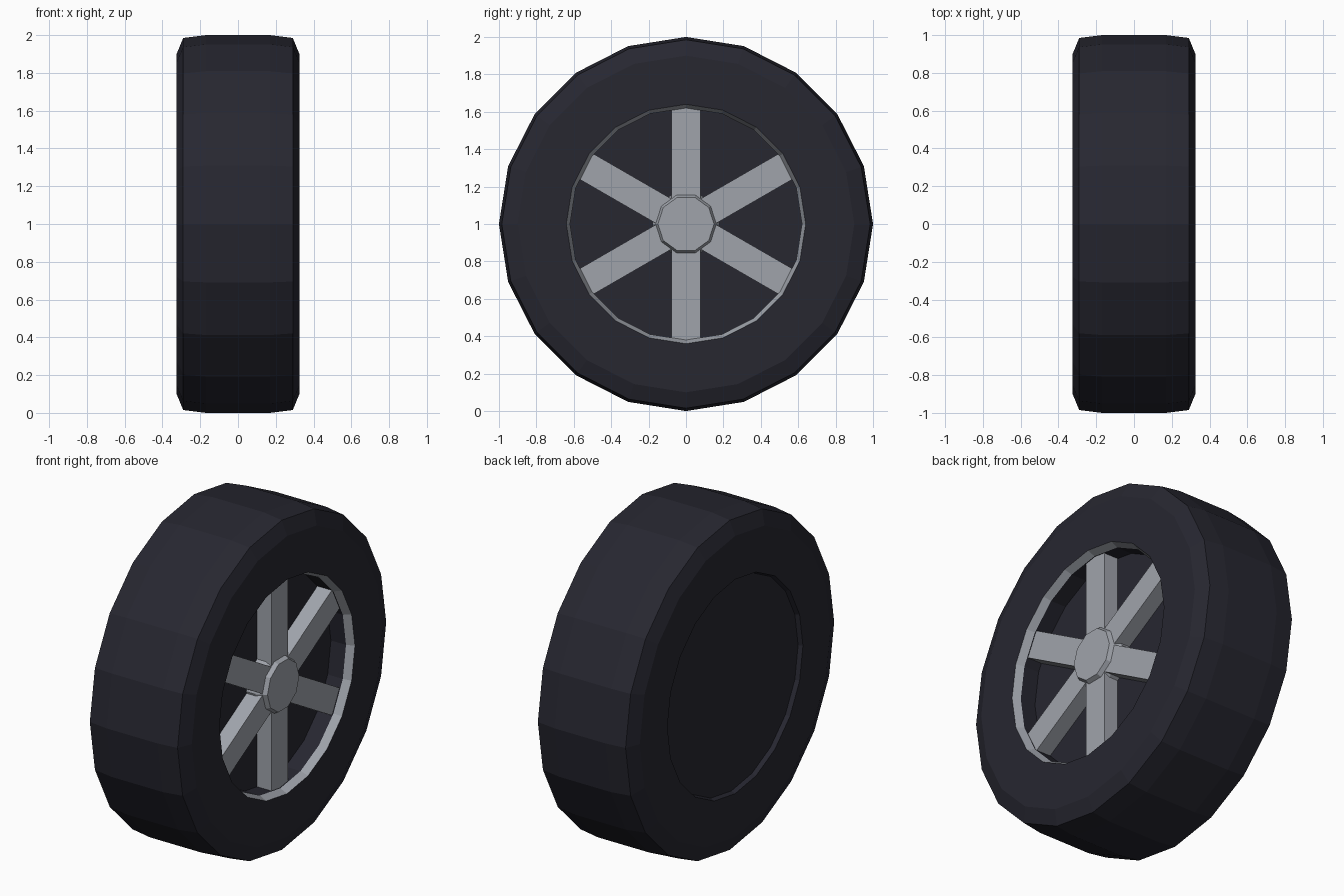
import bpy, bmesh
from math import cos, sin, pi
from mathutils import Matrix, Vector

cube = bpy.data.objects.get("Cube")
if cube:
    bpy.data.objects.remove(cube, do_unlink=True)


def material(name, rgb):
    m = bpy.data.materials.new(name)
    m.use_nodes = True
    m.diffuse_color = (*rgb, 1)
    m.node_tree.nodes["Principled BSDF"].inputs["Base Color"].default_value = (*rgb, 1)
    return m


rubber = material("dark rubber", (0.02, 0.02, 0.03))
metal = material("grey metal", (0.35, 0.37, 0.41))


def finish(name, bm, mat):
    bmesh.ops.recalc_face_normals(bm, faces=bm.faces)
    mesh = bpy.data.meshes.new(name)
    bm.to_mesh(mesh)
    bm.free()
    mesh.materials.append(mat)
    ob = bpy.data.objects.new(name, mesh)
    ob.location.z = 1
    bpy.context.collection.objects.link(ob)
    return ob


def lathe(name, profile, sides, mat, caps=True):
    """Turn (x, radius) points around the axle; cap the two ends."""
    bm = bmesh.new()
    rings = [[bm.verts.new((x, r * cos(2 * pi * i / sides), r * sin(2 * pi * i / sides)))
              for i in range(sides)] for x, r in profile]
    for a, b in zip(rings, rings[1:]):
        for i in range(sides):
            j = (i + 1) % sides
            bm.faces.new((a[i], a[j], b[j], b[i]))
    if caps:
        bm.faces.new(rings[0])
        bm.faces.new(rings[-1])
    return finish(name, bm, mat)


# Tyre with a shallow back recess and a deep front well, plus its rim lip
tyre = lathe("tyre", [(-0.30, 0.63), (-0.325, 0.64), (-0.325, 0.90), (-0.29, 0.985),
                      (-0.17, 1.0), (0.17, 1.0), (0.29, 0.985), (0.325, 0.90),
                      (0.325, 0.64), (0.28, 0.62), (0.18, 0.62)], 20, rubber)

# The chamfer at the mouth of the well is the metal rim
tyre.data.materials.append(metal)
for face in tyre.data.polygons:
    c = face.center
    if 0.28 < c.x < 0.324 and Vector((c.y, c.z)).length < 0.7:
        face.material_index = 1

# Six box spokes standing on the floor of the well
bm = bmesh.new()
for i in range(6):
    bmesh.ops.create_cube(bm, size=1, matrix=Matrix.Rotation(i * pi / 3, 4, "X")
                          @ Matrix.Translation((0.225, 0, 0.355))
                          @ Matrix.Diagonal((0.10, 0.155, 0.53, 1)))
finish("spokes", bm, metal)

# Bevelled hub cap
lathe("hub", [(0.17, 0.18), (0.24, 0.18), (0.30, 0.15)], 10, metal)
